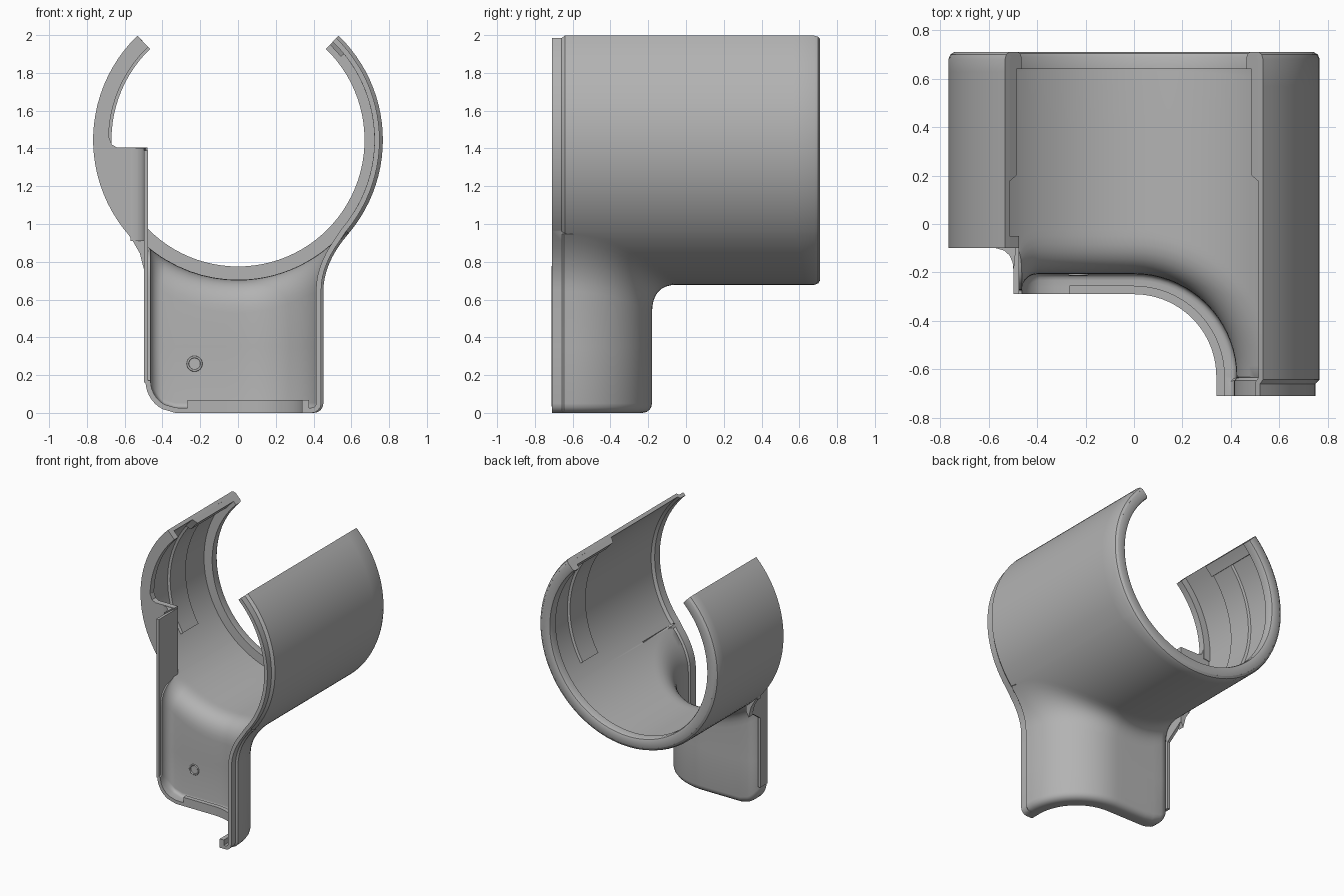
import bpy, bmesh
from math import sin, cos, asin, radians, sqrt, pi
from mathutils import Vector

old = bpy.data.objects.get("Cube")
if old:
    bpy.data.objects.remove(old, do_unlink=True)

grey = bpy.data.materials.new("plain grey")
grey.use_nodes = True
grey.diffuse_color = (0.45, 0.45, 0.45, 1)
grey.node_tree.nodes["Principled BSDF"].inputs["Base Color"].default_value = (0.45, 0.45, 0.45, 1)

R, AXIS, WALL, TIP = 0.767, 1.445, 0.027, radians(136)
FRONT, BACK, LEDGE = -0.71, 0.71, -0.10
FLARE = 0.13


def make(name, verts, faces, thickness=0):
    mesh = bpy.data.meshes.new(name)
    mesh.from_pydata([tuple(v) for v in verts], [], faces)
    if not thickness:
        bm = bmesh.new()
        bm.from_mesh(mesh)
        bmesh.ops.recalc_face_normals(bm, faces=bm.faces)
        bm.to_mesh(mesh)
        bm.free()
    ob = bpy.data.objects.new(name, mesh)
    bpy.context.collection.objects.link(ob)
    mesh.materials.append(grey)
    bpy.ops.object.select_all(action="DESELECT")
    ob.select_set(True)
    bpy.context.view_layer.objects.active = ob
    if thickness:
        mod = ob.modifiers.new("wall", "SOLIDIFY")
        mod.thickness = thickness
        mod.offset = -1
        bpy.ops.object.modifier_apply(modifier=mod.name)
    bpy.ops.object.shade_smooth_by_angle(angle=radians(35))


def sweep(name, sections):
    """Skin a row of matching closed sections and cap both ends."""
    n = len(sections[0])
    verts = [v for s in sections for v in s]
    faces = [tuple(range(n)), tuple(range(len(verts) - n, len(verts)))]
    for i in range(len(sections) - 1):
        for j in range(n):
            k = (j + 1) % n
            faces.append((i * n + j, i * n + k, (i + 1) * n + k, (i + 1) * n + j))
    make(name, verts, faces)


def on_tube(a, y, r=R):
    return Vector((r * sin(a), y, AXIS - r * cos(a)))


def arc_sweep(name, profile, a0, a1, steps):
    angles = [a0 + (a1 - a0) * i / steps for i in range(steps + 1)]
    sweep(name, [[on_tube(a, y, r) for r, y in profile] for a in angles])


# Plan path of the lower shell: (point, outward direction, floor depth)
path = []
for i in range(8):
    f = pi / 2 * i / 7
    y = -0.27 + 0.09 * sin(f)
    path.append((Vector((-0.40 - 0.09 * cos(f), y)), Vector((0, 1)), y + 0.29))
for i in range(1, 7):
    path.append((Vector((-0.40 + 0.40 * i / 6, -0.18)), Vector((0, 1)), 0.11))
for i in range(1, 19):
    f = pi / 2 * i / 18
    n = Vector((sin(f), cos(f)))
    path.append((Vector((0, -0.63)) + n * 0.45, n, 0.11))
for i, y in enumerate((-0.645, -0.657, FRONT)):
    path.append((Vector((0.452 + 0.002 * i, y)), Vector((1, 0)), 0.11))


def bottom(x):
    """Height of the underside, rising round the right lower corner."""
    return 0.17 - sqrt(max(0, 0.17 ** 2 - (x + 0.32) ** 2)) if x < -0.32 else 0


def tube_rows(a, y0):
    rows = [on_tube(a, y0 + (BACK - y0) * t) for t in (0, 0.035, 0.048, 0.3, 0.6, 0.9)]
    return rows + [on_tube(a, BACK - d, R - e) for d, e in ((0.03, 0), (0.01, 0.008), (0, 0.024))]


def shell_rows(p, n, depth):
    """Floor, rounded foot, wall and flare up to the tube."""
    end = p + n * FLARE
    h = sqrt(R * R - end.x ** 2)
    z_end = AXIS - h
    z_mid = z_end - FLARE * n.x * end.x / h
    z0, q = bottom(p.x), min(0.05, depth * 0.6)
    prof = [(-depth, z0), (-(depth + q) / 2, z0), (-q, z0), (-0.6 * q, z0 + 0.08 * q),
            (-0.3 * q, z0 + 0.3 * q), (-0.08 * q, z0 + 0.6 * q), (0, z0 + q)]
    z_low = z_mid - 0.15
    prof += [(0, 0.35), (0, z_low)]
    for i in range(1, 8):
        t = i / 8
        prof.append((FLARE * t * t, z_low * (1 - t) ** 2 + 2 * t * (1 - t) * z_mid + t * t * z_end))
    return [Vector((*(p + n * d), z)) for d, z in prof], asin(end.x / R), end.y


# Main body: clip tube and lower shell as one continuous sheet
columns = []
a_left, a_right = asin(-0.495 / R), asin(0.592 / R)
for i in range(25):
    columns.append(([], tube_rows(-TIP + (a_left + TIP) * i / 24, LEDGE)))
for p, n, depth in path:
    low, a, y = shell_rows(p, n, depth)
    columns.append((low, tube_rows(a, y)))
for i in range(25):
    columns.append(([], tube_rows(a_right + (TIP - a_right) * i / 24, FRONT)))

verts, faces, index = [], [], []
for low, tube in columns:
    index.append((len(verts), len(low), len(tube)))
    verts += low + tube
for (s0, l0, n), (s1, l1, _) in zip(index, index[1:]):
    both = l0 if l0 and l1 else 0
    a, b = s0 + l0 - both, s1 + l1 - both
    for r in range(both + n - 1):
        faces.append((a + r, a + r + 1, b + r + 1, b + r))
# Stepped mating lip along the front edge
for v in verts:
    if v.x > 0.4 and v.y < -0.655:
        if v.z > 0.95:
            v.x *= 0.977
            v.z = AXIS + (v.z - AXIS) * 0.977
        else:
            v.x -= 0.016
make("clip_body", verts, faces, WALL)

# Thick rim at the back end
arc_sweep("back_rim", [(0.67, 0.64), (0.752, 0.64), (0.762, 0.685), (0.755, 0.702), (0.742, BACK),
                       (0.69, BACK), (0.676, 0.704), (0.67, 0.69)], -TIP, TIP, 72)

# Thick rim at the front end of the short arm
arc_sweep("short_arm_rim", [(0.685, LEDGE), (0.76, LEDGE), (0.76, -0.05), (0.685, -0.05)],
          -TIP, -radians(85), 18)

# Inner pads and tip ribs on both arms
for side, word in ((-1, "right"), (1, "left")):
    arc_sweep(word + "_inner_pad", [(0.722, 0.20), (0.75, 0.19), (0.75, 0.40), (0.722, 0.39)],
              side * radians(58), side * TIP, 24)
    arc_sweep(word + "_tip_rib", [(0.70, 0.20), (0.75, 0.17), (0.75, 0.66), (0.70, 0.66)],
              side * radians(129), side * TIP, 4)

# Web closing the lower part of the short arm
outline = [(-0.478, 0.80), (-0.478, 1.405), (-0.64, 1.405), (-0.668, 1.42), (-0.684, 1.46), (-0.76, 1.46)]
for i in range(9):
    v = on_tube(-radians(88 - 35 * i / 8), 0, 0.764)
    outline.append((v.x, v.z))
outline += [(-0.56, 0.915), (-0.52, 0.845), (-0.498, 0.76)]
sweep("short_arm_web", [[(x, y, z) for x, z in outline] for y in (LEDGE, -0.055)])

# Upright side wall and its fillet into the web
side_outline = [(-0.29, 0.16), (-0.29, 1.39), (-0.06, 1.39), (-0.06, 0.80), (-0.20, 0.70), (-0.20, 0.16)]
sweep("side_wall", [[(x, y, z) for y, z in side_outline] for x in (-0.498, -0.476)])
fillet = [(-0.497, -0.20), (-0.501, -0.16), (-0.514, -0.13), (-0.535, -0.11), (-0.57, LEDGE),
          (-0.57, -0.07), (-0.485, -0.07)]
sweep("web_fillet", [[(x, y, z) for x, y in fillet] for z in (0.91, 1.402)])

# Raised lip along the front of the floor
lip = [(p, n) for p, n, d in path if p.x > -0.31 and p.y > -0.64]
lip.append((Vector((0.45, FRONT)), Vector((1, 0))))
sweep("floor_lip", [[(*(p + n * d), z) for d, z in ((-0.11, 0), (-0.11, 0.068), (-0.075, 0.068), (-0.075, 0))]
                    for p, n in lip])

# Small ring on the inner wall
bpy.ops.mesh.primitive_torus_add(location=(-0.23, -0.208, 0.26), rotation=(pi / 2, 0, 0), major_radius=0.036,
                                 minor_radius=0.006, major_segments=24, minor_segments=8)
ring = bpy.context.object
ring.name = "wall_ring"
ring.data.materials.append(grey)
bpy.ops.object.shade_smooth_by_angle(angle=radians(60))
